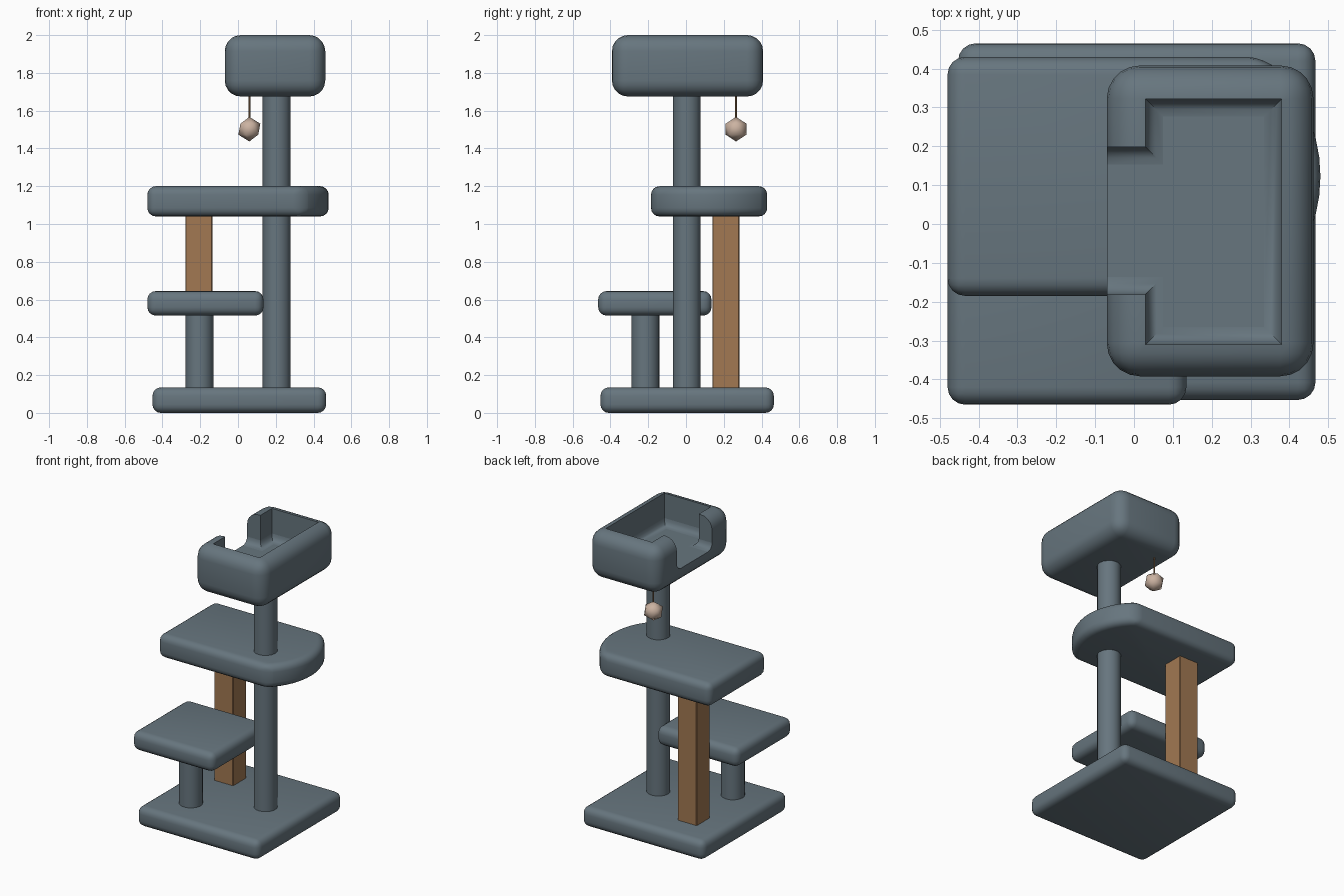
import bpy, bmesh, math

if "Cube" in bpy.data.objects:
    bpy.data.objects.remove(bpy.data.objects["Cube"])


def material(name, rgb):
    m = bpy.data.materials.new(name)
    m.diffuse_color = (*rgb, 1)
    m.use_nodes = True
    m.node_tree.nodes["Principled BSDF"].inputs["Base Color"].default_value = m.diffuse_color
    return m


PLUSH = material("slate plush", (0.135, 0.18, 0.21))
WOOD = material("scratch wood", (0.36, 0.19, 0.085))
BALL = material("beige toy", (0.60, 0.45, 0.36))
CORD = material("brown cord", (0.25, 0.14, 0.07))


def activate(ob):
    bpy.ops.object.select_all(action='DESELECT')
    ob.select_set(True)
    bpy.context.view_layer.objects.active = ob


def prism(name, outline, z0, z1, mat, bevel=0.0, segs=4):
    """Extrude a plan outline and round all its sharp edges."""
    bm = bmesh.new()
    face = bm.faces.new([bm.verts.new((x, y, z0)) for x, y in outline])
    ext = bmesh.ops.extrude_face_region(bm, geom=[face])
    for v in ext["geom"]:
        if isinstance(v, bmesh.types.BMVert):
            v.co.z = z1
    bmesh.ops.recalc_face_normals(bm, faces=bm.faces)
    me = bpy.data.meshes.new(name)
    bm.to_mesh(me)
    bm.free()
    ob = bpy.data.objects.new(name, me)
    bpy.context.collection.objects.link(ob)
    me.materials.append(mat)
    activate(ob)
    if bevel:
        mod = ob.modifiers.new("round", 'BEVEL')
        mod.width, mod.segments = bevel, segs
        mod.limit_method, mod.angle_limit = 'ANGLE', math.radians(30)
        bpy.ops.object.modifier_apply(modifier=mod.name)
    bpy.ops.object.shade_smooth_by_angle(angle=math.radians(35))
    return ob


def box(name, x0, x1, y0, y1, z0, z1, mat, bevel=0.0, segs=4):
    return prism(name, [(x0, y0), (x1, y0), (x1, y1), (x0, y1)],
                 z0, z1, mat, bevel, segs)


def post(name, x, y, r, z0, z1, mat, sides=16):
    pts = [(x + r * math.cos(2 * math.pi * i / sides),
            y + r * math.sin(2 * math.pi * i / sides)) for i in range(sides)]
    ob = prism(name, pts, z0, z1, mat)
    return ob


# Base and low step
box("base", -0.453, 0.467, -0.453, 0.465, 0, 0.135, PLUSH, 0.045)
box("low_step", -0.48, 0.135, -0.465, 0.135, 0.515, 0.645, PLUSH, 0.045)

# Middle platform with a curved right end
cx, cy, R, h = 0.08, 0.1225, 0.40, 0.3075
a = math.asin(h / R)
arc = [(cx + R * math.cos(-a + 2 * a * i / 14), cy + R * math.sin(-a + 2 * a * i / 14))
       for i in range(15)]
prism("middle_platform", arc + [(-0.48, cy + h), (-0.48, cy - h)],
      1.04, 1.2, PLUSH, 0.045)

# Posts
post("tall_post", 0.205, 0.004, 0.074, 0.12, 1.72, PLUSH)
post("short_post", -0.204, -0.215, 0.074, 0.12, 0.54, PLUSH)
box("scratch_post", -0.279, -0.134, 0.139, 0.283, 0.12, 1.06, WOOD, 0.005, 1)

# Top bed: rounded box, hollowed, with an entry notch on the left
bed = box("top_bed", -0.07, 0.462, -0.392, 0.408, 1.675, 2.0, PLUSH, 0.085, 5)
floor = 1.785
cutters = [box("bed_hollow", 0.03, 0.38, -0.31, 0.322, floor, 2.2, PLUSH),
           box("bed_notch", -0.2, 0.1, -0.181, 0.198, floor, 2.2, PLUSH)]
for c in cutters:
    bm = bmesh.new()
    bm.from_mesh(c.data)
    # fillet the floor edges; the notch only along its length
    low = [e for e in bm.edges if all(v.co.z < floor + 0.01 for v in e.verts)
           and (c.name == "bed_hollow" or abs(e.verts[0].co.x - e.verts[1].co.x) > 0.1)]
    bmesh.ops.bevel(bm, geom=low, offset=0.045, segments=4, profile=0.5, affect='EDGES')
    bm.to_mesh(c.data)
    bm.free()
    activate(bed)
    mod = bed.modifiers.new("cut", 'BOOLEAN')
    mod.operation, mod.solver, mod.object = 'DIFFERENCE', 'EXACT', c
    bpy.ops.object.modifier_apply(modifier=mod.name)
for c in cutters:
    bpy.data.objects.remove(c, do_unlink=True)
activate(bed)
bpy.ops.object.shade_smooth_by_angle(angle=math.radians(35))

# Hanging toy
post("toy_cord", 0.06, 0.265, 0.005, 1.55, 1.69, CORD, 6)
bpy.ops.mesh.primitive_ico_sphere_add(subdivisions=1, radius=0.065,
                                      location=(0.06, 0.265, 1.502))
toy = bpy.context.object
toy.name = "toy_ball"
toy.data.materials.append(BALL)
bpy.ops.object.shade_smooth()
